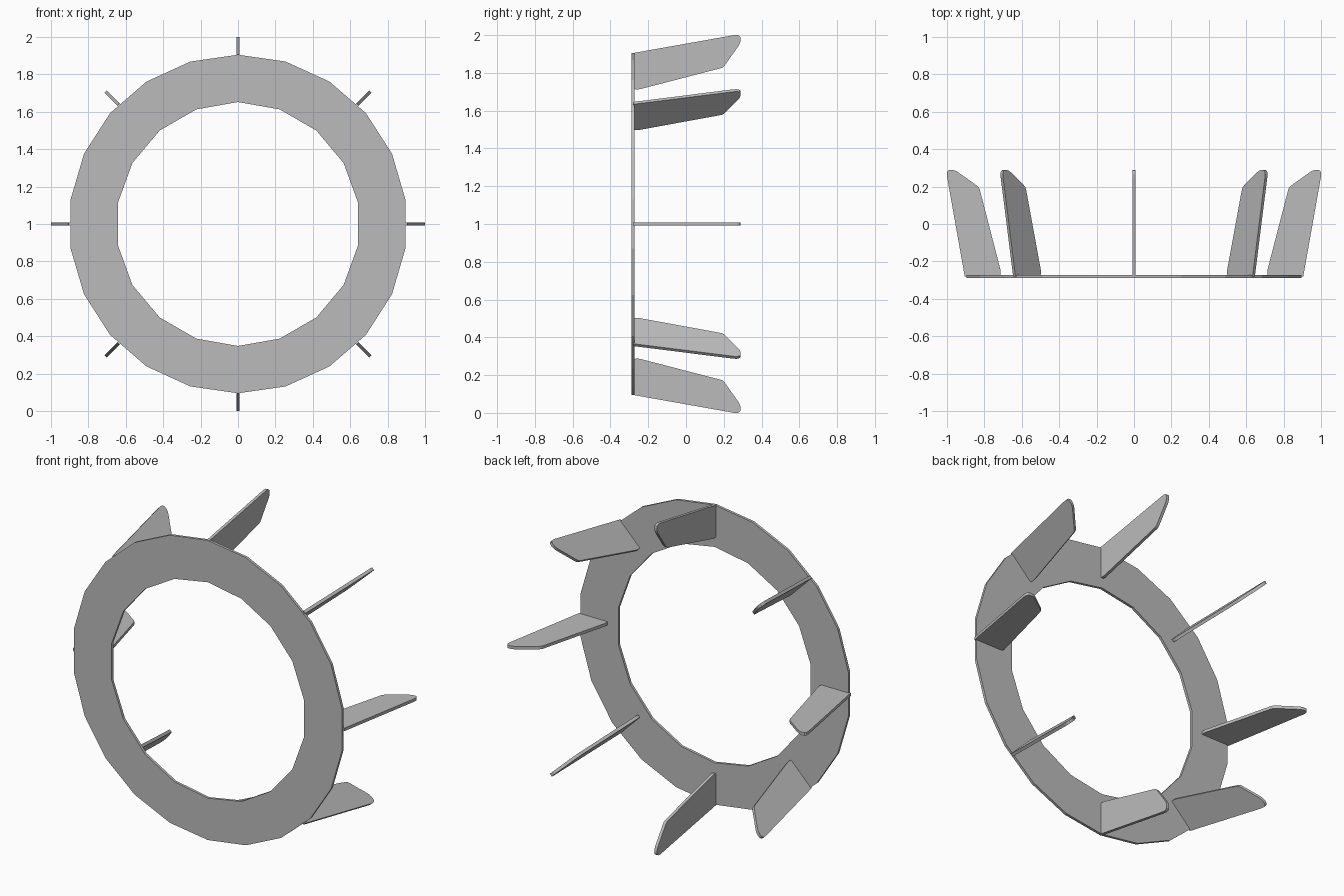
import bpy, bmesh
from math import sin, cos, pi, tau
from mathutils import Matrix, Vector

cube = bpy.data.objects.get("Cube")
if cube:
    bpy.data.objects.remove(cube, do_unlink=True)

grey = bpy.data.materials.new("plain grey")
grey.use_nodes = True
colour = (0.5, 0.5, 0.5, 1)
grey.diffuse_color = colour
grey.node_tree.nodes["Principled BSDF"].inputs["Base Color"].default_value = colour

FRONT, BACK, CENTRE = -0.288, -0.272, 1.0
HALF = 0.009  # half the fin thickness


def add_object(name, bm):
    bmesh.ops.recalc_face_normals(bm, faces=bm.faces)
    mesh = bpy.data.meshes.new(name)
    bm.to_mesh(mesh)
    bm.free()
    mesh.materials.append(grey)
    obj = bpy.data.objects.new(name, mesh)
    bpy.context.collection.objects.link(obj)
    return obj


def circle_edges(bm, sides, radius):
    verts = [bm.verts.new((radius * sin(tau * i / sides), FRONT,
                           CENTRE + radius * cos(tau * i / sides)))
             for i in range(sides)]
    return [bm.edges.new((v, verts[i - 1])) for i, v in enumerate(verts)]


def extrude(bm, faces, offset):
    new = bmesh.ops.extrude_face_region(bm, geom=faces)["geom"]
    moved = [g for g in new if isinstance(g, bmesh.types.BMVert)]
    bmesh.ops.translate(bm, verts=moved, vec=offset)


# Flat ring: faceted outer rim with a coarser faceted opening
bm = bmesh.new()
edges = circle_edges(bm, 22, 0.905) + circle_edges(bm, 18, 0.652)
fill = bmesh.ops.triangle_fill(bm, edges=edges, use_beauty=True, normal=(0, -1, 0))
faces = [g for g in fill["geom"] if isinstance(g, bmesh.types.BMFace)]
extrude(bm, faces, Vector((0, BACK - FRONT, 0)))
add_object("ring", bm)

# Fin outline as (depth, radius, corner rounding)
outline = [(-0.28, 0.905, 0), (0.289, 1.006, 0.04), (0.289, 0.958, 0.02),
           (0.197, 0.828, 0.015), (-0.255, 0.711, 0.02), (-0.28, 0.716, 0.01)]


def rounded(points, steps=4):
    result = []
    for i, (y, r, size) in enumerate(points):
        p = Vector((y, r))
        if not size:
            result.append(p)
            continue
        before = Vector(points[i - 1][:2]) - p
        after = Vector(points[(i + 1) % len(points)][:2]) - p
        a = p + before.normalized() * min(size, before.length * 0.49)
        b = p + after.normalized() * min(size, after.length * 0.49)
        for k in range(steps + 1):
            t = k / steps
            result.append(a * (1 - t) ** 2 + p * 2 * t * (1 - t) + b * t ** 2)
    return result


# Eight swept fins standing behind the ring
names = ["top", "upper_left", "left", "lower_left",
         "bottom", "lower_right", "right", "upper_right"]
for i, name in enumerate(names):
    bm = bmesh.new()
    face = bm.faces.new([bm.verts.new((-HALF, p.x, p.y)) for p in rounded(outline)])
    extrude(bm, [face], Vector((2 * HALF, 0, 0)))
    turn = Matrix.Translation((0, 0, CENTRE)) @ Matrix.Rotation(i * pi / 4, 4, "Y")
    bm.transform(turn)
    add_object(name + "_fin", bm)
